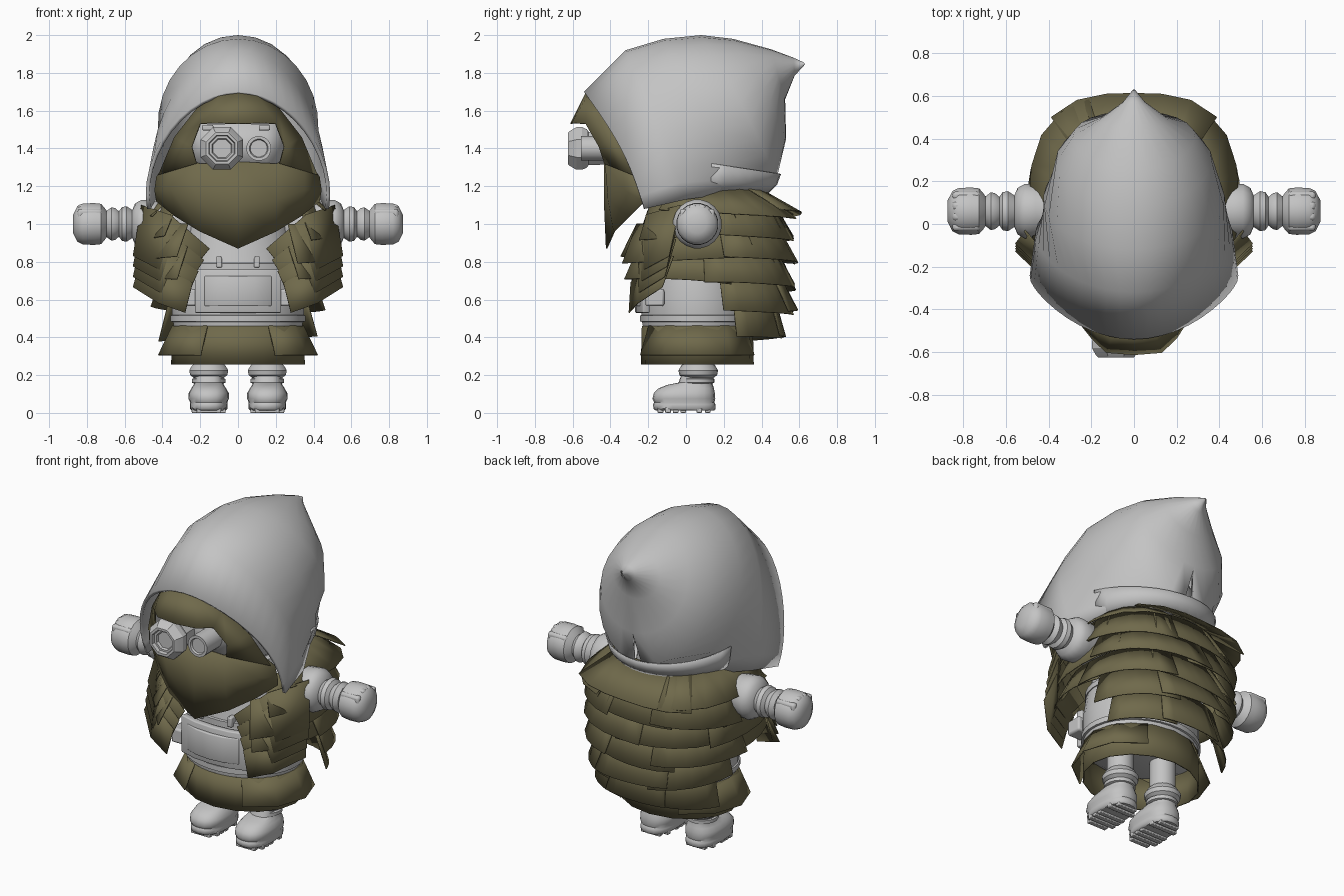
import bpy, bmesh, math, random
from mathutils import Vector

if "Cube" in bpy.data.objects:
    bpy.data.objects.remove(bpy.data.objects["Cube"])

random.seed(4)


def material(name, rgb):
    m = bpy.data.materials.new(name)
    m.diffuse_color = (*rgb, 1)
    m.use_nodes = True
    m.node_tree.nodes["Principled BSDF"].inputs["Base Color"].default_value = m.diffuse_color
    return m


GRAY = material("light_gray", (0.55, 0.55, 0.55))
OLIVE = material("olive_cloth", (0.16, 0.142, 0.07))


def finish(name, bm, mat, thick=0, offset=0, angle=40, bevel=0):
    bmesh.ops.remove_doubles(bm, verts=bm.verts, dist=0.0005)
    bmesh.ops.recalc_face_normals(bm, faces=bm.faces)
    me = bpy.data.meshes.new(name)
    bm.to_mesh(me)
    bm.free()
    ob = bpy.data.objects.new(name, me)
    bpy.context.collection.objects.link(ob)
    me.materials.append(mat)
    if thick:
        mod = ob.modifiers.new("thickness", 'SOLIDIFY')
        mod.thickness, mod.offset = thick, offset
    if bevel:
        mod = ob.modifiers.new("bevel", 'BEVEL')
        mod.width, mod.segments = bevel, 2
    bpy.ops.object.select_all(action='DESELECT')
    ob.select_set(True)
    bpy.context.view_layer.objects.active = ob
    if angle:
        bpy.ops.object.shade_smooth_by_angle(angle=math.radians(angle))
    return ob


def add_rows(bm, rows, closed=False, caps=False):
    vs = [[bm.verts.new(p) for p in r] for r in rows]
    n = len(rows[0])
    for a, b in zip(vs, vs[1:]):
        for i in range(n if closed else n - 1):
            j = (i + 1) % n
            bm.faces.new((a[i], a[j], b[j], b[i]))
    if caps:
        bm.faces.new(vs[0])
        bm.faces.new(vs[-1])


def loft(name, rows, mat, closed=False, caps=False, **kw):
    bm = bmesh.new()
    add_rows(bm, rows, closed, caps)
    return finish(name, bm, mat, **kw)


def revolve(name, prof, mat, axis, loc, segs=20, squash=1, **kw):
    """Profile of (radius, distance) turned around an axis through loc."""
    rows = []
    for r, d in prof:
        row = []
        for i in range(segs):
            a = 2 * math.pi * (i + 0.5) / segs
            c, s = r * math.cos(a), r * math.sin(a) * squash
            p = {'X': (d, c, s), 'Y': (c, d, s), 'Z': (c, s, d)}[axis]
            row.append(Vector(loc) + Vector(p))
        rows.append(row)
    return loft(name, rows, mat, True, True, **kw)


def box(name, loc, size, mat, bevel=0.012):
    bm = bmesh.new()
    bmesh.ops.create_cube(bm, size=1)
    for v in bm.verts:
        v.co = Vector([v.co[k] * size[k] + loc[k] for k in range(3)])
    return finish(name, bm, mat, bevel=bevel)


def mirrored(half):
    return [(-x, y, z) for x, y, z in reversed(half[1:])] + list(half)


# Hood: rings from the rear tip to the open face rim
# (top y, top z, bottom y, bottom z, half width, sweep angle, rim sag, bell)
SECTIONS = [(.625, 1.855, .63, 1.845, .006, 180, 0, 0),
            (.57, 1.88, .575, 1.785, .05, 180, 0, 0),
            (.45, 1.925, .525, 1.66, .16, 180, 0, 0),
            (.25, 1.98, .53, 1.45, .285, 180, .02, 0),
            (.08, 2.0, .48, 1.24, .365, 175, .02, 0),
            (-.12, 1.98, .3, 1.17, .425, 140, 0, 0),
            (-.32, 1.92, .0, 1.13, .48, 112, .01, .18),
            (-.54, 1.70, -.22, 1.08, .515, 114, .04, .25)]
rows = []
for yt, zt, yb, zb, w, sweep, sag, bell in SECTIONS:
    row = []
    for i in range(25):
        t = math.radians(sweep) * (i / 12 - 1)
        s = (1 - math.cos(t)) / (1 - math.cos(math.radians(sweep)))
        row.append((w * ((1 - bell) * math.sin(t) + bell * math.copysign(s, t)),
                    yt + (yb - yt) * s + sag * math.sin(math.pi * s), zt + (zb - zt) * s))
    rows.append(row)
loft("hood", rows, GRAY, thick=0.02, offset=-1, angle=50)

# Collar flap under the back of the hood
rows = []
for rx, ry, z, up in ((.415, .46, 1.265, .07), (.40, .44, 1.21, .03), (.37, .39, 1.16, 0)):
    rows.append([(rx * math.cos(a), .04 + ry * math.sin(a), z + up * (1 - math.sin(a)))
                 for a in [math.radians(12 + 156 * i / 16) for i in range(17)]])
loft("hood_collar", rows, GRAY, thick=0.006)

# Head, brow cloth and pointed face mask
bm = bmesh.new()
bmesh.ops.create_uvsphere(bm, u_segments=24, v_segments=14, radius=1)
for v in bm.verts:
    v.co = Vector((v.co.x * .33, v.co.y * .39 - .01, v.co.z * .28 + 1.38))
finish("head", bm, GRAY)
loft("brow_cloth", [
    mirrored([(0, -.525, 1.70), (.1, -.515, 1.685), (.21, -.455, 1.62), (.335, -.36, 1.46), (.42, -.28, 1.26)]),
    mirrored([(0, -.61, 1.53), (.13, -.60, 1.535), (.20, -.53, 1.53), (.245, -.46, 1.41), (.22, -.43, 1.32)])],
    OLIVE, thick=0.008, angle=25)
loft("face_mask", [
    mirrored([(0, -.43, 1.33), (.2, -.425, 1.32), (.35, -.34, 1.37), (.43, -.25, 1.25)]),
    mirrored([(0, -.43, 1.1), (.2, -.41, 1.13), (.35, -.32, 1.18), (.44, -.24, 1.18)]),
    mirrored([(0, -.42, .87), (.2, -.38, .96), (.33, -.30, 1.04), (.43, -.22, 1.12)])],
    OLIVE, thick=0.008)

# Goggles: large faceted lens and a small round one
revolve("large_goggle", [(.09, .3), (.095, .11), (.11, .1), (.122, .075), (.122, .045), (.10, .01), (.09, 0),
                         (.075, 0), (.07, .02), (.058, .02), (.052, .035)],
        GRAY, 'Y', (-.085, -.625, 1.40), 8, angle=20)
revolve("small_goggle", [(.066, .25), (.066, 0), (.05, 0), (.045, .012)],
        GRAY, 'Y', (.11, -.555, 1.40), 16)
loft("face_plate", [mirrored([(0, -.42, z), (.15, -.41, z), (.25, -.36, z)]) for z in (1.30, 1.53)],
     GRAY, thick=0.02)
for x in (-.16, .14):
    box("goggle_clip", (x, -.43, 1.51), (.06, .06, .03), GRAY, .008)

# Torso with belt rings
revolve("torso", [(.29, .43), (.34, .455), (.35, .5), (.35, .62), (.33, .76),
                  (.28, .92), (.25, 1.15)], GRAY, 'Z', (0, .06, 0), 32, .85)
for nm, z, r in (("lower_belt", .50, .358), ("upper_belt", .775, .335)):
    revolve(nm, [(r - .03, z - .022), (r, z - .016), (r, z + .016), (r - .03, z + .022)],
            GRAY, 'Z', (0, .06, 0), 32, .85)
# Curved chest plate with a raised panel
for nm, w, y, z0, z1, t in (("buckle_plate", .225, -.25, .53, .76, .04),
                            ("buckle_panel", .175, -.275, .565, .725, .025)):
    loft(nm, [mirrored([(0, y, z), (w * .5, y + .008, z), (w, y + .04, z)])
              for z in (z0, z1)], GRAY, thick=t, bevel=.006)
for s in (-1, 1):
    box("belt_pouch", (s * .26, -.165, .61), (.10, .10, .09), GRAY)
    box("chest_strap", (s * .10, -.205, .80), (.03, .05, .06), GRAY, .006)


# Skirt: flared side panels over a longer straight layer
def skirt(name, bottom_z, flare, arcs, n):
    bm = bmesh.new()
    for mid, half in arcs:
        angs = [math.radians(mid - half + 2 * half * i / n) for i in range(n + 1)]
        add_rows(bm, [[(rx * math.cos(a), .06 + ry * math.sin(a), z) for a in angs]
                      for rx, ry, z in ((.345, .29, .46), (*flare, bottom_z))])
    finish(name, bm, OLIVE, thick=0.008, angle=30)


skirt("side_skirt", .305, (.42, .34), ((0, 62), (180, 62)), 4)
skirt("long_skirt", .255, (.35, .295), ((90, 180),), 16)

# Arms, fists and fingers
for s, side in ((-1, "left"), (1, "right")):
    prof = [(.10, .25), (.125, .46), (.13, .51), (.11, .545), (.075, .56), (.095, .59), (.09, .615),
            (.068, .63), (.085, .65), (.09, .67), (.07, .695), (.085, .705), (.108, .725),
            (.112, .76), (.11, .82), (.095, .85), (.05, .873)]
    revolve(side + "_arm", [(r, s * d) for r, d in prof], GRAY, 'X', (0, .06, 1.0), 20)
    for i in range(4):
        box(side + "_finger", (s * .785, -.012 + i * .048, 1.05 + (.023 if i in (1, 2) else 0)),
            (.13, .040, .06), GRAY, .014)

    # Legs and boots
    x = s * .155
    revolve(side + "_leg", [(.075, .15), (.08, .185), (.1, .2), (.105, .225), (.09, .25),
                            (.075, .265), (.075, .47)], GRAY, 'Z', (x, .065, 0), 18)
    rows = []
    for z, w, y0, y1 in ((.012, .09, -.16, .15), (.022, .1, -.172, .157), (.045, .1, -.175, .157),
                         (.055, .098, -.168, .15), (.075, .107, -.178, .155), (.105, .106, -.17, .153),
                         (.13, .092, -.145, .148), (.148, .08, -.10, .142), (.16, .075, -.04, .14),
                         (.20, .075, -.025, .142)):
        row = []
        for i in range(20):
            a = 2 * math.pi * i / 20
            sq = lambda v: math.copysign(abs(v) ** .8, v)
            row.append((x + w * sq(math.cos(a)), (y0 + y1) / 2 + (y1 - y0) / 2 * sq(math.sin(a)), z))
        rows.append(row)
    loft(side + "_boot", rows, GRAY, True, True, angle=45)
    for i, y in enumerate((-.135, -.095, -.055, -.015, .07, .115)):
        box(side + "_sole_tread", (x, y, .014), (.13 if i in (0, 5) else .18, .03, .028), GRAY, .004)
    revolve(side + "_ankle_strap", [(.07, .152), (.09, .16), (.09, .18), (.07, .188)],
            GRAY, 'Z', (x, .06, 0), 18)


# Ragged cloak: wide overlapping strips in flared tiers, squarer at the back corners
def cloak_tier(name, a0, a1, z0, z1, top, bot, panels, lift=0, corner=.06):
    bm = bmesh.new()
    step = (a1 - a0) / panels
    for k in range(panels):
        drop, tilt = random.uniform(-.015, .015), random.uniform(-.06, .06)
        out = .012 * (k % 2)
        up, low = [], []
        for i in range(7):
            f = i / 6
            a = math.radians(a0 + step * (k - .15 + 1.3 * f))
            c, s = math.cos(a), math.sin(a)
            q = 1 + (corner * math.sin(2 * a) ** 2 if s > 0 else 0)
            zl = z1 + drop + tilt * (f - .5) + lift * c * c
            up.append((top[0] * q * c, .06 + top[1] * q * s, z0))
            low.append(((bot[0] + out) * q * c, .06 + (bot[1] + out) * q * s, zl))
        add_rows(bm, [up, low])
    finish(name, bm, OLIVE, thick=0.006, angle=35)


cloak_tier("cloak_tier_1", -12, 192, 1.20, 1.06, (.33, .31), (.49, .54), 3, 0, .11)
cloak_tier("cloak_tier_2", -30, 210, 1.13, .92, (.39, .40), (.49, .51), 5)
cloak_tier("cloak_tier_3", -40, 220, 1.00, .80, (.41, .42), (.49, .52), 4)
cloak_tier("cloak_tier_4", -40, 220, .88, .65, (.40, .42), (.48, .52), 5, .05)
cloak_tier("cloak_tier_5", 22, 158, .76, .53, (.40, .42), (.47, .52), 3)
cloak_tier("cloak_tier_6", 32, 148, .64, .40, (.38, .40), (.45, .455), 3)

# Layered pointed panels in front of each shoulder
for s, side in ((-1, "left"), (1, "right")):
    bm = bmesh.new()
    for k in range(4):
        o = .012 * k
        add_rows(bm, [[(s * .51, -.03 - o, 1.10 - .09 * k), (s * .555, -.09 - o, .83 - .055 * k)],
                      [(s * .36, -.21 - o, 1.05 - .10 * k), (s * .42, -.22 - o, .76 - .06 * k)],
                      [(s * (.15 + .03 * k), -.255 - o, .87 - .06 * k), (s * .28, -.265 - o, .71 - .06 * k)]])
    finish(side + "_shoulder_panels", bm, OLIVE, thick=0.006, angle=20)
